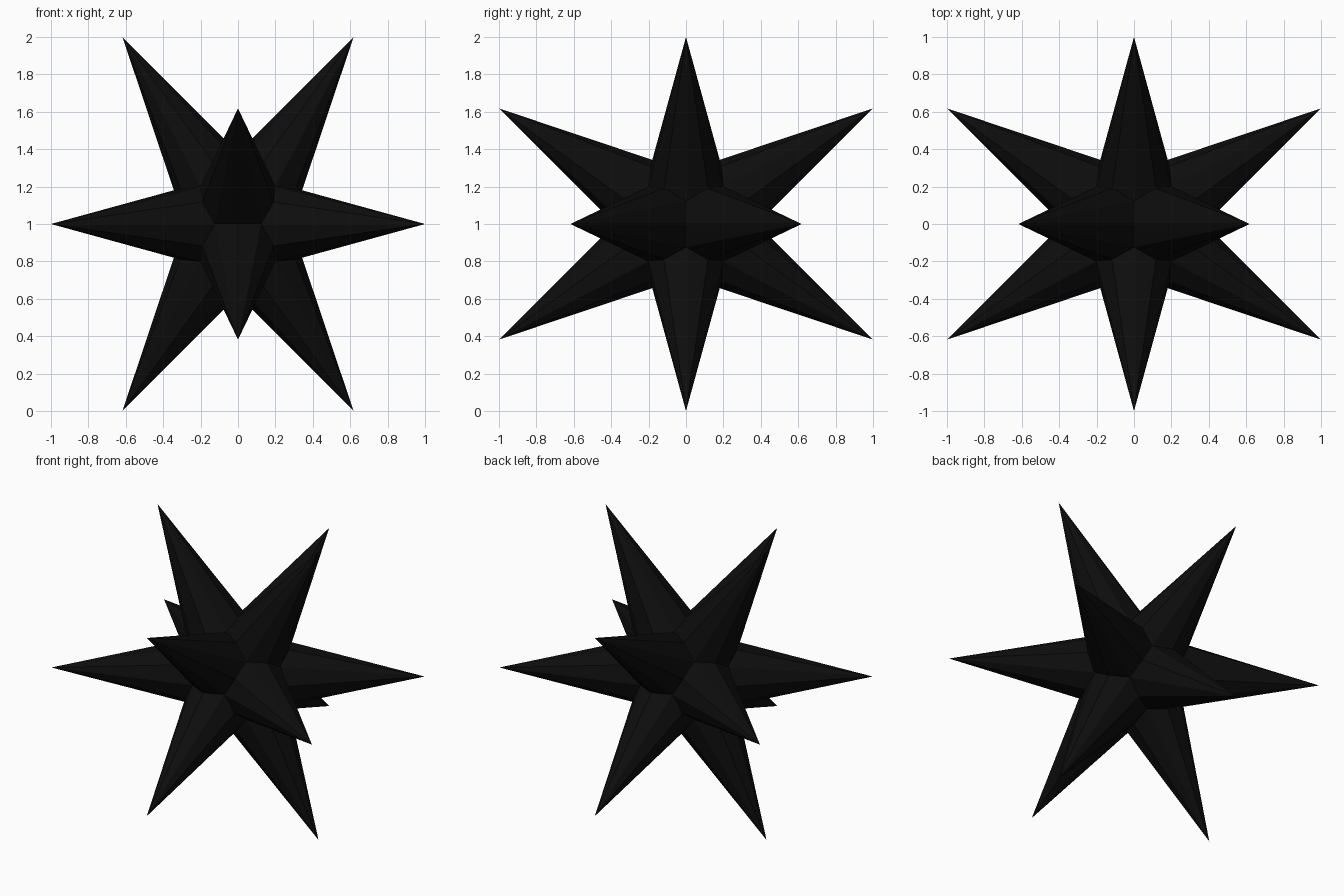
import bpy, bmesh
from mathutils import Vector

if "Cube" in bpy.data.objects:
    bpy.data.objects.remove(bpy.data.objects["Cube"])

MINOR = 0.618      # short coordinate of an icosahedron with long coordinate 1
RIDGE = 0.38       # centre distance of the saddle between two neighbouring spikes
PIT = 0.347        # centre distance of the pit between three spikes

# Icosahedron whose corners are the spike tips
core = bmesh.new()
for a in (MINOR, -MINOR):
    for b in (1, -1):
        for p in ((a, 0, b), (b, a, 0), (0, b, a)):
            core.verts.new(p)
bmesh.ops.convex_hull(core, input=core.verts[:])

# Twelve ten-sided spikes: each hull face becomes six facets around a pit
bm = bmesh.new()
for face in core.faces:
    corners = [v.co for v in face.verts]
    pit = sum(corners, Vector()).normalized() * PIT
    for i in range(3):
        p, q = corners[i], corners[(i + 1) % 3]
        ridge = (p + q).normalized() * RIDGE
        for tri in ((p, ridge, pit), (ridge, q, pit)):
            bm.faces.new([bm.verts.new(c) for c in tri])
core.free()
bmesh.ops.remove_doubles(bm, verts=bm.verts[:], dist=0.001)
bmesh.ops.recalc_face_normals(bm, faces=bm.faces[:])

mesh = bpy.data.meshes.new("spiked_star")
bm.to_mesh(mesh)
bm.free()
star = bpy.data.objects.new("spiked_star", mesh)
star.location.z = 1
bpy.context.collection.objects.link(star)

# Near-black finish
black = bpy.data.materials.new("black")
black.diffuse_color = (0.004, 0.004, 0.004, 1)
black.use_nodes = True
black.node_tree.nodes["Principled BSDF"].inputs["Base Color"].default_value = black.diffuse_color
mesh.materials.append(black)
